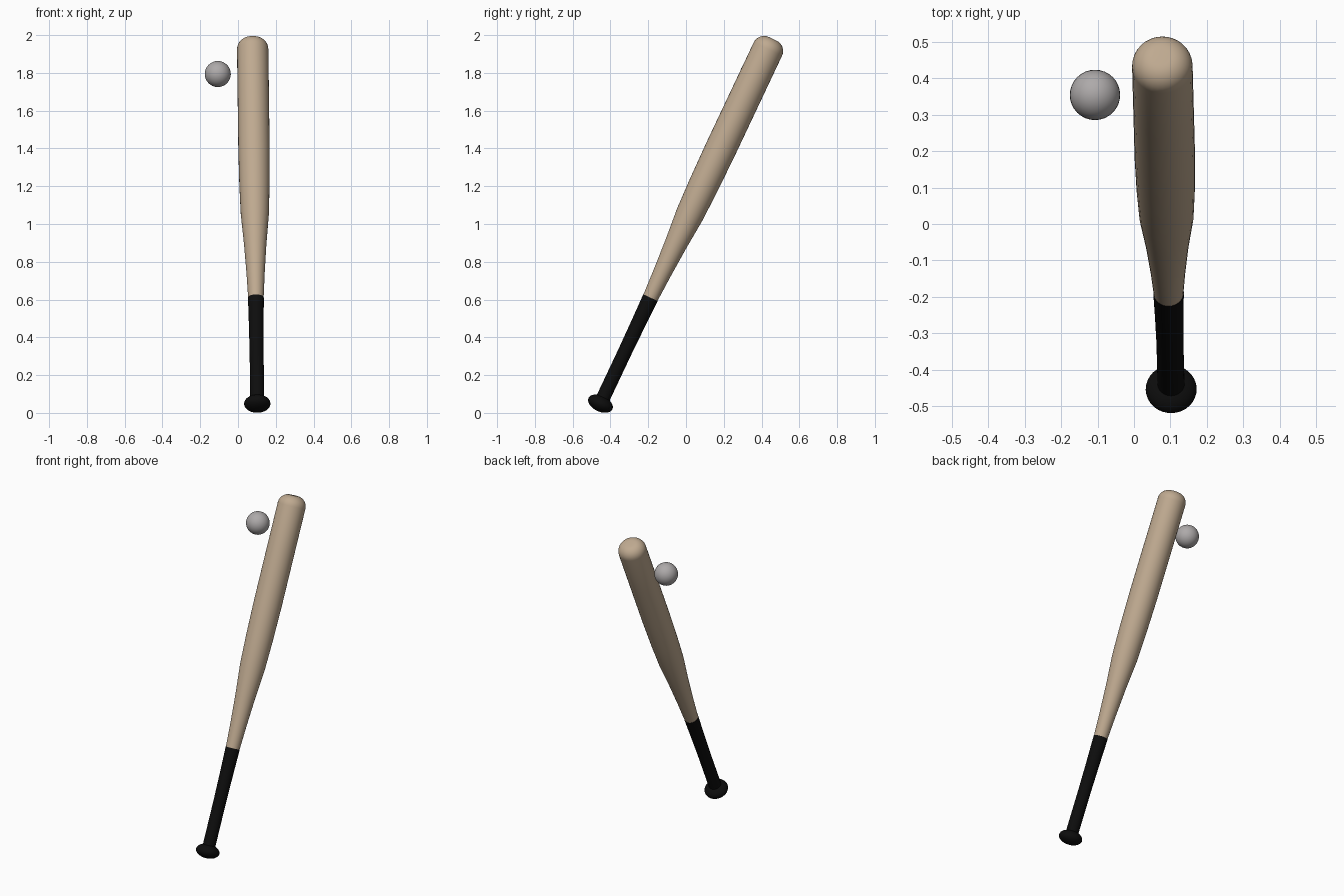
import bpy, math
from mathutils import Vector

cube = bpy.data.objects.get("Cube")
if cube:
    bpy.data.objects.remove(cube, do_unlink=True)


def material(name, rgb, rough=0.6):
    m = bpy.data.materials.new(name)
    m.use_nodes = True
    m.diffuse_color = (*rgb, 1)
    bsdf = m.node_tree.nodes["Principled BSDF"]
    bsdf.inputs["Base Color"].default_value = (*rgb, 1)
    bsdf.inputs["Roughness"].default_value = rough
    return m


wood = material("pale wood", (0.52, 0.40, 0.28))
rubber = material("black grip", (0.004, 0.004, 0.004))
leather = material("ball grey", (0.42, 0.40, 0.40))

# Axis of the bat, from knob centre to barrel tip
BASE = Vector((0.102, -0.453, 0.049))
TIP = Vector((0.077, 0.459, 1.980))
LENGTH = (TIP - BASE).length
TILT = (TIP - BASE).to_track_quat('Z', 'Y')
SIDES = 32


def smooth(obj, angle=40):
    bpy.ops.object.select_all(action='DESELECT')
    obj.select_set(True)
    bpy.context.view_layer.objects.active = obj
    bpy.ops.object.shade_smooth_by_angle(angle=math.radians(angle))


def lathe(name, profile, mat):
    """Revolve (radius, height) points around the bat axis, with closed ends."""
    verts = [(r * math.cos(a), r * math.sin(a), h) for r, h in profile
             for a in (math.tau * i / SIDES for i in range(SIDES))]
    faces = [(k * SIDES + i, k * SIDES + (i + 1) % SIDES,
              (k + 1) * SIDES + (i + 1) % SIDES, (k + 1) * SIDES + i)
             for k in range(len(profile) - 1) for i in range(SIDES)]
    last = (len(profile) - 1) * SIDES
    faces += [tuple(reversed(range(SIDES))), tuple(range(last, last + SIDES))]
    mesh = bpy.data.meshes.new(name)
    mesh.from_pydata(verts, [], faces)
    mesh.materials.append(mat)
    obj = bpy.data.objects.new(name, mesh)
    bpy.context.collection.objects.link(obj)
    obj.location = BASE
    obj.rotation_mode = 'QUATERNION'
    obj.rotation_quaternion = TILT
    smooth(obj)
    return obj


# Barrel: slow taper, then a flat end with a rounded rim
RIM, R_END = 0.06, 0.083
barrel = [(0.040, 0.60), (0.048, 0.76), (0.059, 0.93), (0.0745, 1.11),
          (0.080, 1.28), (0.083, 1.49), (0.083, 1.80)]
for i in range(9):
    a = math.pi / 2 * i / 8
    barrel.append((R_END - RIM + RIM * math.cos(a), LENGTH - RIM + RIM * math.sin(a)))
lathe("bat_barrel", barrel, wood)

# Wrapped grip
lathe("bat_grip", [(0.037, 0.0), (0.037, 0.30), (0.039, 0.46), (0.042, 0.62)], rubber)


def ball(name, location, scale, mat):
    bpy.ops.mesh.primitive_uv_sphere_add(segments=SIDES, ring_count=16, location=location)
    obj = bpy.context.object
    obj.name = name
    obj.scale = scale
    obj.data.materials.append(mat)
    smooth(obj)
    return obj


# Flattened knob at the handle end
knob = ball("bat_knob", BASE, (0.070, 0.070, 0.042), rubber)
knob.rotation_mode = 'QUATERNION'
knob.rotation_quaternion = TILT

# Ball beside the barrel
ball("ball", (-0.107, 0.354, 1.794), (0.069, 0.069, 0.069), leather)
